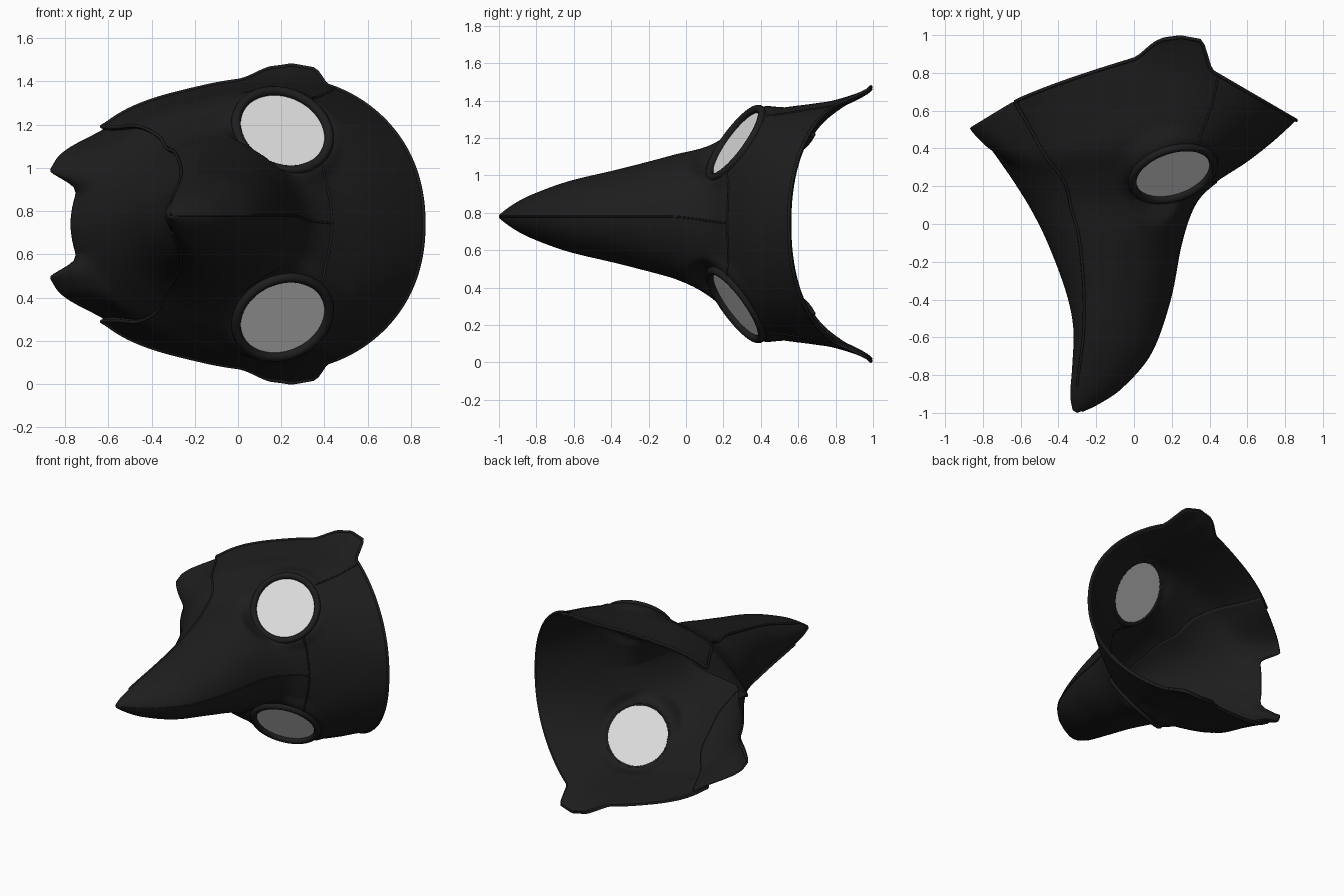
import bpy, math
from mathutils import Vector

if "Cube" in bpy.data.objects:
    bpy.data.objects.remove(bpy.data.objects["Cube"])

def material(name, v):
    m = bpy.data.materials.new(name)
    m.diffuse_color = (v, v, v, 1)
    m.use_nodes = True
    m.node_tree.nodes["Principled BSDF"].inputs["Base Color"].default_value = m.diffuse_color
    return m

BLACK = material("black leather", 0.0125)
GLASS = material("pale lens", 0.74)

# cross-sections from beak tip to back edge:
# bridge (x, y), side (x, y, half width), underside (x, y)
SECTIONS = [
    (-.30, -1.0, -.31, -.995, .012, -.325, -.985),
    (-.19, -.95, -.28, -.92, .065, -.34, -.90),
    (-.06, -.86, -.25, -.82, .118, -.335, -.75),
    (.09, -.68, -.20, -.62, .19, -.335, -.55),
    (.19, -.40, -.15, -.35, .255, -.38, -.35),
    (.25, -.10, -.10, -.05, .335, -.475, -.10),
    (.32, .10, -.05, .12, .40, -.56, .07),
    (.42, .21, .09, .28, .51, -.64, .20),
    (.60, .33, .15, .45, .605, -.715, .31),
    (.74, .44, .20, .70, .645, -.78, .40),
    (.86, .55, .20, .935, .675, -.855, .50)]
LAST = len(SECTIONS) - 1
EYE = Vector((.205, .27, .43))
EYE_N = Vector((.26, -.78, .57)).normalized()
MID = .74

def smooth(a, b, v):
    t = min(1, max(0, (v - a) / (b - a)))
    return t * t * (3 - 2 * t)

def section(s):
    i = min(int(s), LAST - 1)
    t = s - i
    p0, p1, p2, p3 = (SECTIONS[min(max(k, 0), LAST)] for k in (i - 1, i, i + 1, i + 2))
    return [.5 * (2 * b + (c - a) * t + (2 * a - 5 * b + 4 * c - d) * t * t
                  + (3 * b - a - 3 * c + d) * t ** 3) for a, b, c, d in zip(p0, p1, p2, p3)]

def surface(s, deg):
    """Point of the mask skin: s along the beak, deg around it (0 bridge, 180 underside)."""
    a = (deg + 180) % 360 - 180
    sign, a = (-1 if a < 0 else 1), abs(a)
    # notch under the chin, with a flared corner on each side
    flare = smooth(139, 155, a) * (1 - smooth(159, 168, a)) * smooth(7.5, 10, s)
    s -= .9 * smooth(159, 167, a) * smooth(8, 10, s)
    ax, ay, bx, by, w, cx, cy = section(s)
    c, z = math.cos(math.radians(a)), abs(math.sin(math.radians(a)))
    if a < 90:
        crease = .22 * (1 - smooth(6, 8, s))
        c = c * (1 - crease) + crease * (1 - a / 90)
        x, y = bx + (ax - bx) * c, by + (ay - by) * c
        z = w * z ** (1 - .08 * smooth(7.5, 9, s))
    else:
        x, y = bx - (cx - bx) * c, by - (cy - by) * c
        y += .06 * math.sin(math.radians(2 * (a - 90))) * smooth(8, 10, s)
        # square jaw
        z = w * z + .03 * smooth(110, 138, a) * (1 - smooth(148, 172, a)) * smooth(5, 9, s)
    x, y = x - .095 * flare, y - .07 * flare
    # strap tab at the temple
    tab = smooth(9.3, 10, s) * smooth(71, 77, a) * (1 - smooth(92, 101, a))
    top = .99 - .02 * abs(a - 86) / 10
    p = Vector((x, y + (top - y) * tab, z + (top - .255 - z) * tab))
    # flatten the socket around the eye
    d = (p - EYE).dot(EYE_N)
    r = (p - EYE - d * EYE_N).length
    if abs(d) < .2:
        p -= EYE_N * d * (1 - smooth(.225, .31, r))
    # the beak sits slightly higher than the head
    return Vector((p.x, p.y, MID + sign * p.z + .04 * (1 - smooth(-.1, .3, p.y))))

def seam_angle(s):
    return 120 + 21.5 * smooth(4.5, 10, s)

def finish(ob, mat):
    ob.data.materials.clear()
    ob.data.materials.append(mat)
    bpy.ops.object.select_all(action='DESELECT')
    ob.select_set(True)
    bpy.context.view_layer.objects.active = ob
    bpy.ops.object.shade_smooth_by_angle(angle=math.radians(50))

def eye_radius(p):
    q = Vector((p.x, p.y, abs(p.z - MID))) - EYE
    d = q.dot(EYE_N)
    return (q - d * EYE_N).length if abs(d) < .2 else 9

def panel(name, start, end, rows, cols, thick, inset=0):
    verts, faces = [], []
    for i in range(rows + 1):
        s = LAST * i / rows
        for j in range(cols + 1):
            verts.append(surface(s, start(s) + (end(s) - start(s)) * j / cols))
    n = cols + 1
    for i in range(rows):
        for j in range(cols):
            f = (i * n + j, (i + 1) * n + j, (i + 1) * n + j + 1, i * n + j + 1)
            if eye_radius(sum((verts[k] for k in f), Vector()) / 4) > .219:
                faces.append(f)
    me = bpy.data.meshes.new(name)
    me.from_pydata(verts, [], faces)
    me.update()
    if inset:
        normals = [v.normal.copy() for v in me.vertices]
        for k, v in enumerate(me.vertices):
            v.co -= normals[k] * inset * smooth(0, 4, LAST * (k // n) / rows)
    ob = bpy.data.objects.new(name, me)
    bpy.context.collection.objects.link(ob)
    mod = ob.modifiers.new("thickness", 'SOLIDIFY')
    mod.thickness, mod.offset = thick, -1
    finish(ob, BLACK)

# leather shell: face with beak, and the chin panel tucked under it
panel("face_and_beak", lambda s: -seam_angle(s), seam_angle, 110, 180, .018)
panel("chin_panel", lambda s: seam_angle(s) - 6, lambda s: 366 - seam_angle(s), 90, 64, .014, .016)

def cord(name, points, radius):
    cu = bpy.data.curves.new(name, 'CURVE')
    cu.dimensions = '3D'
    cu.bevel_depth, cu.bevel_resolution, cu.use_fill_caps = radius, 2, True
    sp = cu.splines.new('POLY')
    sp.points.add(len(points) - 1)
    for q, p in zip(sp.points, points):
        q.co = (*p, 1)
    ob = bpy.data.objects.new(name, cu)
    bpy.context.collection.objects.link(ob)
    bpy.ops.object.select_all(action='DESELECT')
    ob.select_set(True)
    bpy.context.view_layer.objects.active = ob
    bpy.ops.object.convert(target='MESH')
    finish(bpy.context.object, BLACK)

# stitched seams and rolled hems
cord("bridge_seam", [surface(.3 + 6.8 * i / 60, 0) for i in range(61)], .005)
cord("brow_seam", [surface(7.1, -36 + 72 * i / 40) for i in range(41)], .006)
edge = seam_angle(9.98)
cord("back_hem", [surface(9.98, edge * (i / 90 - 1)) for i in range(181)], .009)
for side, sg in (("upper", 1), ("lower", -1)):
    cord(side + "_temple_seam", [surface(8.2 + 1.8 * i / 30, sg * 68) for i in range(31)], .006)
    cord(side + "_jaw_hem", [surface(s, sg * seam_angle(s))
                             for s in (1.5 + 8.5 * i / 80 for i in range(81))], .008)
    # goggle rim and lens
    n = Vector((EYE_N.x, EYE_N.y, sg * EYE_N.z))
    c = Vector((EYE.x, EYE.y, MID + sg * EYE.z))
    rot = n.to_track_quat('Z', 'Y').to_euler()
    bpy.ops.mesh.primitive_torus_add(major_radius=.223, minor_radius=.022, major_segments=64,
                                     minor_segments=12, location=c + n * .004, rotation=rot)
    rim = bpy.context.object
    rim.name = side + "_eye_rim"
    finish(rim, BLACK)
    bpy.ops.mesh.primitive_cylinder_add(vertices=64, radius=.216, depth=.009,
                                        location=c - n * .008, rotation=rot)
    lens = bpy.context.object
    lens.name = side + "_eye_lens"
    finish(lens, GLASS)
